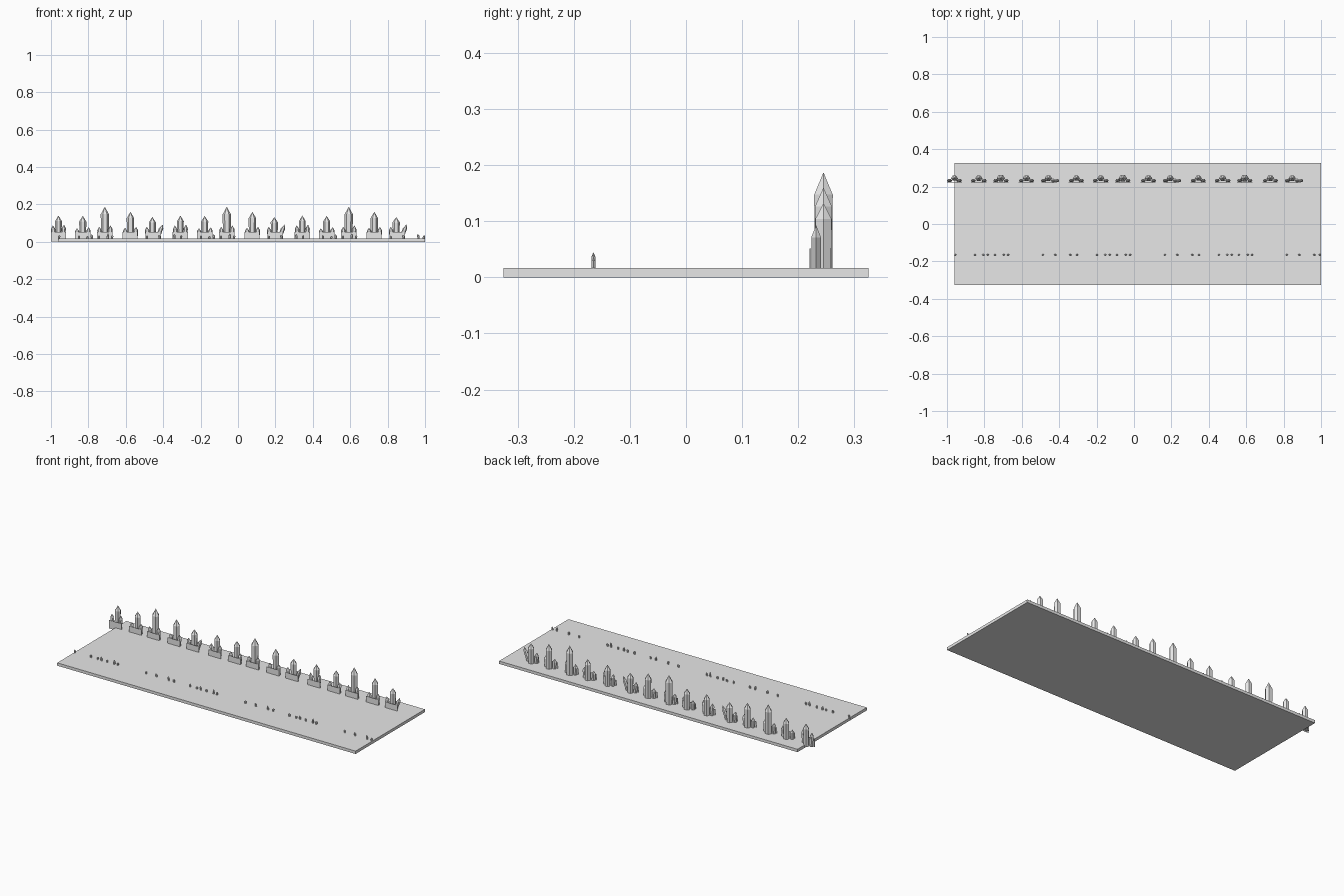
import bpy, bmesh, math
from mathutils import Vector, Matrix

if "Cube" in bpy.data.objects:
    bpy.data.objects.remove(bpy.data.objects["Cube"])

grey = bpy.data.materials.new("stone grey")
grey.diffuse_color = (0.8, 0.8, 0.8, 1)
grey.use_nodes = True
grey.node_tree.nodes["Principled BSDF"].inputs["Base Color"].default_value = grey.diffuse_color


def finish(bm, name):
    bmesh.ops.recalc_face_normals(bm, faces=bm.faces)
    me = bpy.data.meshes.new(name)
    bm.to_mesh(me)
    bm.free()
    me.materials.append(grey)
    ob = bpy.data.objects.new(name, me)
    bpy.context.collection.objects.link(ob)
    return ob


def add_box(bm, x0, x1, y0, y1, z0, z1):
    size = Matrix.Diagonal((x1 - x0, y1 - y0, z1 - z0, 1))
    mid = Matrix.Translation(((x0 + x1) / 2, (y0 + y1) / 2, (z0 + z1) / 2))
    bmesh.ops.create_cube(bm, size=1, matrix=mid @ size)


def add_crystal(bm, x, y, z0, z1, rx, ry, lean=0.0, tip=0.2, sides=6):
    """Pointed prism; lean is the sideways shift of the tip."""
    h = z1 - z0
    rings = []
    for t, s in ((0, 0.94), (1 - tip, 1.0)):
        rings.append([bm.verts.new((x + lean * t + rx * s * math.cos(a),
                                    y + ry * s * math.sin(a), z0 + h * t))
                      for a in (math.tau * i / sides for i in range(sides))])
    top = bm.verts.new((x + lean, y, z1))
    low, high = rings
    bm.faces.new(low[::-1])
    for i in range(sides):
        j = (i + 1) % sides
        bm.faces.new((low[i], low[j], high[j], high[i]))
        bm.faces.new((high[i], high[j], top))


# Base slab
bm = bmesh.new()
add_box(bm, -0.96, 1.0, -0.325, 0.325, 0, 0.017)
finish(bm, "base_slab")

# Five cluster types, repeated three times along the back:
# x, height, radius, plate centre, left (offset, lean, top), right (offset, lean, top)
PERIOD = 0.652
clusters = [
    (-0.960, 0.140, 0.018, -0.960, (-0.024, -0.006, 0.088), (0.022, 0.008, 0.092)),
    (-0.830, 0.138, 0.019, -0.830, (-0.028, -0.003, 0.072), (0.026, 0.006, 0.078)),
    (-0.712, 0.187, 0.022, -0.712, (-0.025, -0.005, 0.080), (0.027, 0.003, 0.088)),
    (-0.575, 0.160, 0.020, -0.577, (-0.026, -0.003, 0.075), (0.026, 0.004, 0.080)),
    (-0.458, 0.132, 0.019, -0.453, (-0.022, -0.008, 0.080), (0.022, 0.033, 0.093)),
]
for n in range(3):
    for k, (x, top, r, px, left, right) in enumerate(clusters):
        dx = n * PERIOD
        tag = f"{n * 5 + k + 1:02d}"
        bm = bmesh.new()
        add_crystal(bm, x + dx, 0.245, 0.006, top, r, r * 0.87, tip=0.22)
        for off, lean, ztop in (left, right):
            add_crystal(bm, x + dx + off, 0.232, 0.006, ztop, 0.012, 0.010, lean, 0.25)
        finish(bm, "crystal_cluster_" + tag)
        # Thin upright plate in front of each cluster
        bm = bmesh.new()
        add_box(bm, px + dx - 0.041, px + dx + 0.041, 0.2205, 0.2225, 0.002, 0.051)
        finish(bm, "front_plate_" + tag)

# Small shards in a repeating row near the front: x, top, lean
shards = [(-0.850, 0.036, 0), (-0.807, 0.032, 0.003), (-0.780, 0.040, -0.003),
          (-0.743, 0.034, 0), (-0.697, 0.045, 0.002), (-0.675, 0.036, 0.004),
          (-0.487, 0.034, 0), (-0.418, 0.038, -0.004), (-0.338, 0.042, -0.004),
          (-0.306, 0.036, 0.003)]
bm = bmesh.new()
for n in range(-1, 4):
    for x, top, lean in shards:
        sx = x + n * PERIOD
        if -0.97 < sx < 1.0:
            add_crystal(bm, min(sx, 0.992), -0.165, 0.012, top, 0.006, 0.004, lean, 0.25)
finish(bm, "small_shards")
